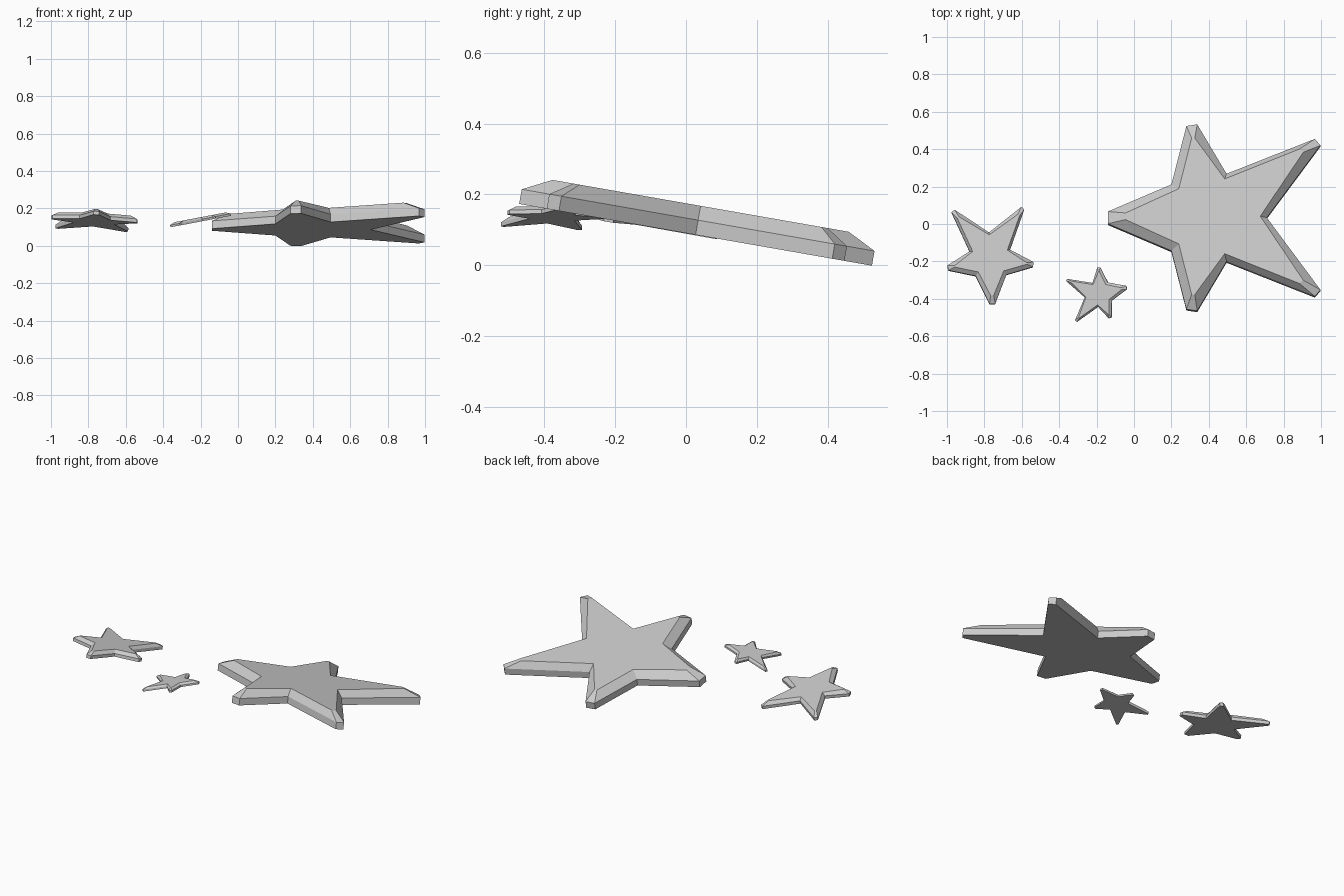
import bpy, bmesh
from math import radians
from mathutils import Matrix, Vector

if "Cube" in bpy.data.objects:
    bpy.data.objects.remove(bpy.data.objects["Cube"])

# Half outlines of the star (mirrored in y): blunt tip, inner notch, tip, notch, tip, notch
RIM = [(-0.14, 0.033), (0.20, 0.18), (0.28, 0.497), (0.338, 0.506),
       (0.495, 0.238), (0.967, 0.427), (0.997, 0.392), (0.71, 0.0)]
TOP = [(-0.045, 0.018), (0.24, 0.15), (0.308, 0.425), (0.325, 0.425),
       (0.485, 0.203), (0.885, 0.365), (0.905, 0.347), (0.675, 0.0)]
CENTRE_X = 0.43
WALL, BEVEL = 0.042, 0.041


def outline(half, z):
    """Mirror a half outline into a closed counter-clockwise ring."""
    pts = half[::-1] + [(x, -y) for x, y in half if y > 0]
    return [Vector((x - CENTRE_X, y, z)) for x, y in pts]


def star(name, centre, scale, turn, slope):
    """Bevelled star; slope is the rise of its plane along x and y."""
    bm = bmesh.new()
    rings = [[bm.verts.new(p) for p in outline(h, z)]
             for h, z in ((RIM, 0), (RIM, WALL), (TOP, WALL + BEVEL))]
    n = len(rings[0])
    for low, high in zip(rings, rings[1:]):
        for i in range(n):
            j = (i + 1) % n
            bm.faces.new((low[i], low[j], high[j], high[i]))
    bm.faces.new(rings[0][::-1])
    bm.faces.new(rings[-1])
    bmesh.ops.recalc_face_normals(bm, faces=bm.faces)

    normal = Vector((-slope[0], -slope[1], 1))
    tilt = Vector((0, 0, 1)).rotation_difference(normal).to_matrix().to_4x4()
    mesh = bpy.data.meshes.new(name)
    bm.to_mesh(mesh)
    bm.free()
    obj = bpy.data.objects.new(name, mesh)
    obj.matrix_world = (Matrix.Translation(centre) @ tilt
                        @ Matrix.Rotation(radians(turn), 4, 'Z')
                        @ Matrix.Scale(scale, 4))
    bpy.context.collection.objects.link(obj)
    return obj


# Three tilted stars
star("large_star", (0.43, 0.027, 0.086), 1.0, 0, (0, -0.175))
star("medium_star", (-0.77, -0.174, 0.124), 0.456, 92.5, (-0.04, -0.165))
star("small_star", (-0.188, -0.375, 0.132), 0.275, 193, (0.19, 0))
